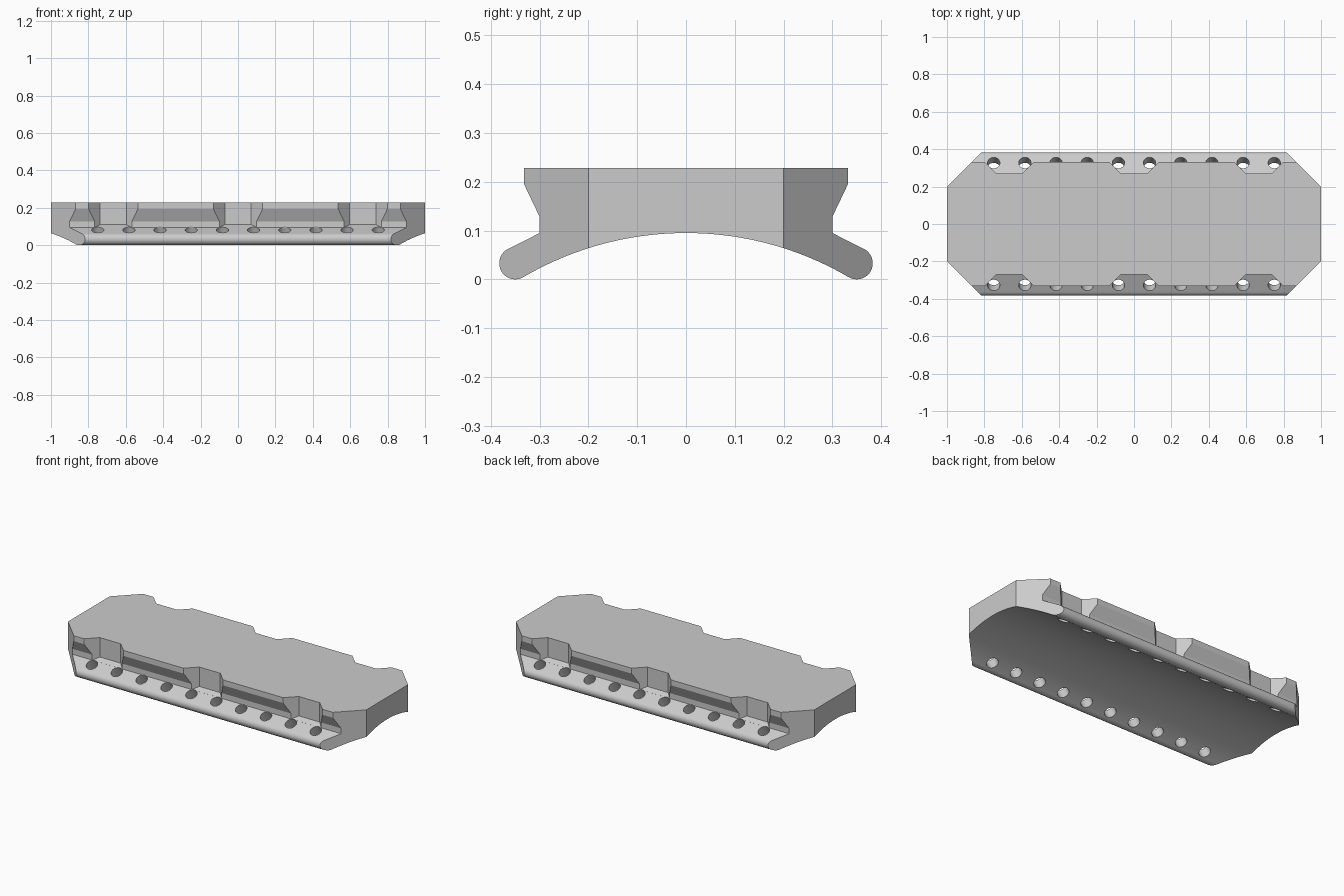
import bpy
import bmesh
import math
from mathutils import Matrix, Vector

default = bpy.data.objects.get("Cube")
if default:
    bpy.data.objects.remove(default, do_unlink=True)

grey = bpy.data.materials.new("plain_grey")
grey.use_nodes = True
colour = (0.6, 0.6, 0.6, 1.0)
grey.diffuse_color = colour
grey.node_tree.nodes["Principled BSDF"].inputs["Base Color"].default_value = colour


def add_object(name, bm):
    """Turn a bmesh into a scene object."""
    bmesh.ops.recalc_face_normals(bm, faces=bm.faces)
    mesh = bpy.data.meshes.new(name)
    bm.to_mesh(mesh)
    bm.free()
    mesh.materials.append(grey)
    obj = bpy.data.objects.new(name, mesh)
    bpy.context.collection.objects.link(obj)
    return obj


def add_prism(bm, start, offset):
    """Extrude a closed outline of 3D points along an offset."""
    face = bm.faces.new([bm.verts.new(p) for p in start])
    new = bmesh.ops.extrude_face_region(bm, geom=[face], use_keep_orig=True)["geom"]
    moved = [v for v in new if isinstance(v, bmesh.types.BMVert)]
    bmesh.ops.translate(bm, verts=moved, vec=offset)


def cut(target, cutter, operation):
    """Apply a boolean and discard the cutter."""
    cutter.hide_render = True
    mod = target.modifiers.new("cut", "BOOLEAN")
    mod.object = cutter
    mod.operation = operation
    mod.solver = "EXACT"
    bpy.ops.object.select_all(action="DESELECT")
    bpy.context.view_layer.objects.active = target
    target.select_set(True)
    bpy.ops.object.modifier_apply(modifier=mod.name)
    bpy.data.objects.remove(cutter, do_unlink=True)


# Cross-section of one half: block, dovetail groove, rounded lip, curved underside
half = [(0.332, 0.228), (0.332, 0.195), (0.30, 0.128), (0.30, 0.095)]
LIP_Y, LIP_Z, LIP_R, ARCH_R = 0.35, 0.033, 0.033, 0.66
for i in range(17):
    a = math.radians(63.4 - i * 184 / 16)
    half.append((LIP_Y + LIP_R * math.cos(a), LIP_Z + LIP_R * math.sin(a)))
ARCH_STEPS = 24
for i in range(1, ARCH_STEPS):
    y = 0.333 * (1 - i / ARCH_STEPS)
    half.append((y, 0.095 - ARCH_R + math.sqrt(ARCH_R ** 2 - y ** 2)))
section = half + [(0, 0.095)] + [(-y, z) for y, z in reversed(half)]
bm = bmesh.new()
add_prism(bm, [(-1, y, z) for y, z in section], Vector((2, 0, 0)))
plate = add_object("mounting_plate", bm)

# Octagonal outline that trims the four corners
corners = [(1, 0.2), (0.7, 0.5), (-0.7, 0.5), (-1, 0.2)]
outline = corners + [(-x, -y) for x, y in corners]
bm = bmesh.new()
add_prism(bm, [(x, y, -0.1) for x, y in outline], Vector((0, 0, 0.5)))
cut(plate, add_object("corner_cutter", bm), "INTERSECT")

# Tapered notches, with floors that carry on the slope of the lip
bm = bmesh.new()
for side in (-1, 1):
    for x in (-0.667, 0, 0.667):
        taper = [(-0.07, 0.27), (0.07, 0.27), (0.142, 0.342), (-0.142, 0.342)]
        add_prism(bm, [(x + dx, side * y, 0.2453 - y / 2) for dx, y in taper],
                  Vector((0, 0, 0.3)))
cut(plate, add_object("notch_cutter", bm), "DIFFERENCE")

# Rows of holes drilled square to the sloping lip
bm = bmesh.new()
for side in (-1, 1):
    tilt = Matrix.Rotation(-side * math.atan(0.5), 4, "X")
    for i in range(10):
        x = -0.75 + i / 6
        place = Matrix.Translation((x, side * 0.327, 0.0815)) @ tilt
        bmesh.ops.create_cone(bm, cap_ends=True, segments=32, radius1=0.033,
                              radius2=0.033, depth=0.112,
                              matrix=place @ Matrix.Translation((0, 0, -0.044)))
cut(plate, add_object("hole_cutter", bm), "DIFFERENCE")

# Smooth the rounded surfaces while keeping the edges crisp
bpy.ops.object.select_all(action="DESELECT")
plate.select_set(True)
bpy.context.view_layer.objects.active = plate
bpy.ops.object.shade_smooth_by_angle(angle=math.radians(25))
